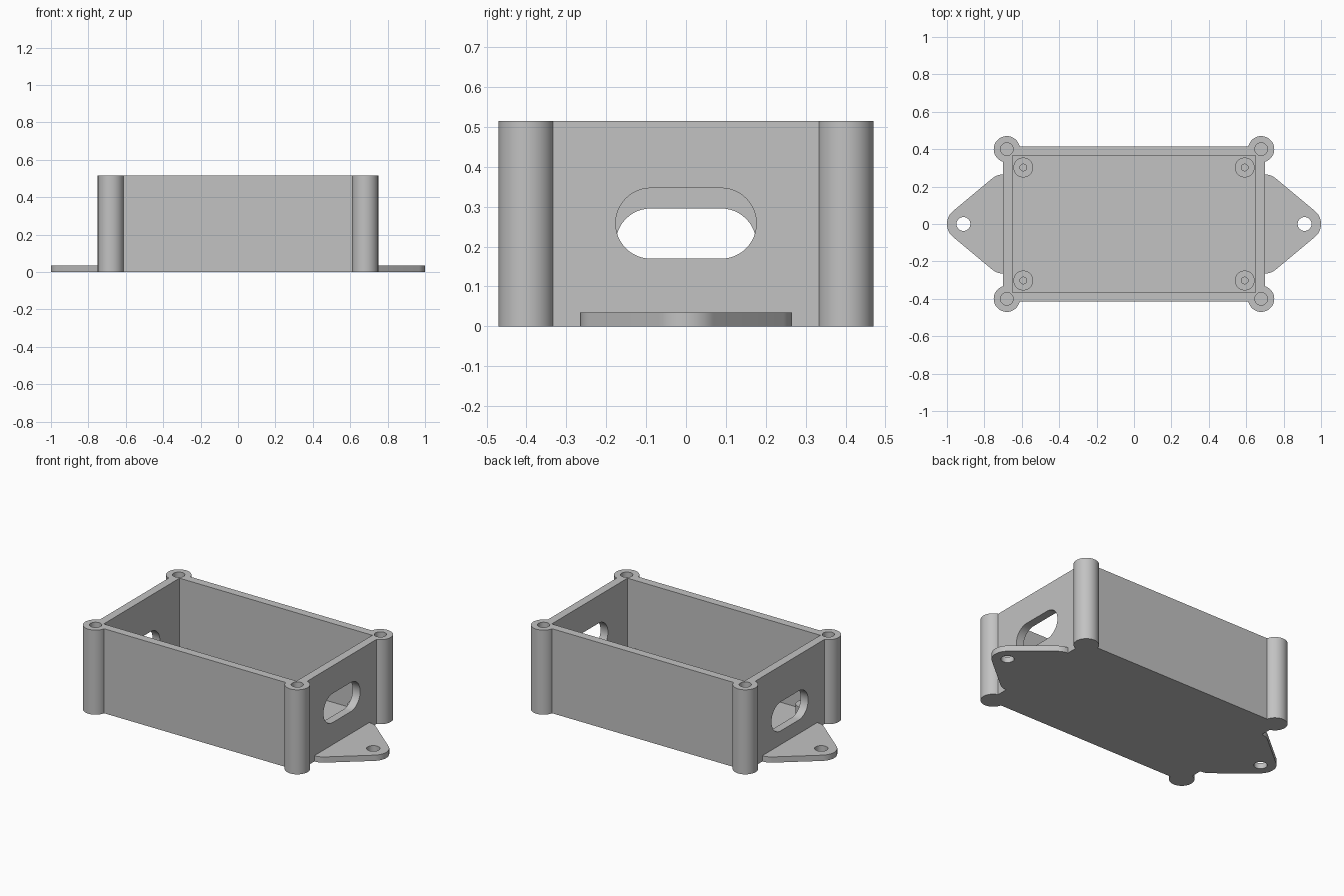
import bpy, bmesh
from math import cos, sin, radians
from mathutils import Matrix

default = bpy.data.objects.get("Cube")
if default:
    bpy.data.objects.remove(default, do_unlink=True)

HEIGHT, FLOOR = 0.515, 0.035
ALONG_X = Matrix(((0, 0, 1, 0), (1, 0, 0, 0), (0, 1, 0, 0), (0, 0, 0, 1)))

grey = bpy.data.materials.new("plain grey")
grey.use_nodes = True
grey.diffuse_color = (0.54, 0.54, 0.54, 1)
grey.node_tree.nodes["Principled BSDF"].inputs["Base Color"].default_value = grey.diffuse_color


def arc(cx, cy, r, start, end, steps):
    angles = [radians(start + (end - start) * i / steps) for i in range(steps + 1)]
    return [(cx + r * cos(a), cy + r * sin(a)) for a in angles]


def rect(hx, hy):
    return [(-hx, -hy), (hx, -hy), (hx, hy), (-hx, hy)]


def prism(name, outline, low, high, matrix=Matrix()):
    """Extrude a closed counter-clockwise outline between two levels."""
    bm = bmesh.new()
    base = bm.faces.new([bm.verts.new((x, y, low)) for x, y in outline])
    top = bmesh.ops.extrude_face_region(bm, geom=[base])["geom"]
    moved = [v for v in top if isinstance(v, bmesh.types.BMVert)]
    bmesh.ops.translate(bm, verts=moved, vec=(0, 0, high - low))
    bmesh.ops.recalc_face_normals(bm, faces=bm.faces)
    bm.transform(matrix)
    mesh = bpy.data.meshes.new(name)
    bm.to_mesh(mesh)
    bm.free()
    obj = bpy.data.objects.new(name, mesh)
    bpy.context.scene.collection.objects.link(obj)
    return obj


def cylinder(name, x, y, r, low, high):
    return prism(name, arc(x, y, r, 0, 360, 48)[:-1], low, high)


def combine(target, tool, operation):
    """Apply one boolean and remove the tool."""
    mod = target.modifiers.new(operation, "BOOLEAN")
    mod.object, mod.operation, mod.solver = tool, operation, "EXACT"
    graph = bpy.context.evaluated_depsgraph_get()
    mesh = bpy.data.meshes.new_from_object(target.evaluated_get(graph))
    target.modifiers.clear()
    target.data = mesh
    bpy.data.objects.remove(tool, do_unlink=True)


corners = [(sx, sy) for sx in (-1, 1) for sy in (-1, 1)]

# Outer shell with corner posts
body = prism("enclosure_body", rect(0.70, 0.415), 0, HEIGHT)
for sx, sy in corners:
    combine(body, cylinder("corner_post", sx * 0.68, sy * 0.40, 0.07, 0, HEIGHT), "UNION")

# Rounded mounting ears at both ends
ear = ([(0.67, -0.265)] + arc(0.70, -0.175, 0.09, -90, -50, 8)
       + arc(0.91, 0, 0.09, -50, 50, 20)
       + arc(0.70, 0.175, 0.09, 50, 90, 8) + [(0.67, 0.265)])
for s in (-1, 1):
    combine(body, prism("mounting_ear", [(s * x, s * y) for x, y in ear], 0, 0.035), "UNION")
    combine(body, cylinder("ear_hole", s * 0.912, 0, 0.037, -0.1, 0.1), "DIFFERENCE")

# Open cavity and screw holes in the posts
combine(body, prism("cavity", rect(0.65, 0.365), FLOOR, 1), "DIFFERENCE")
for sx, sy in corners:
    combine(body, cylinder("screw_hole", sx * 0.68, sy * 0.40, 0.034, 0.25, 1), "DIFFERENCE")

# Cable slots, one higher than the other
for s, z in ((1, 0.258), (-1, 0.207)):
    slot = arc(0.088, z, 0.0885, -90, 90, 24) + arc(-0.088, z, 0.0885, 90, 270, 24)
    low, high = sorted((s * 0.6, s * 0.8))
    combine(body, prism("cable_slot", slot, low, high, ALONG_X), "DIFFERENCE")

# Board standoffs on the floor
parts = [body]
for sx, sy in corners:
    x, y = sx * 0.592, sy * 0.302
    name = ("left" if sx > 0 else "right") + ("_back" if sy > 0 else "_front") + "_standoff"
    standoff = cylinder(name, x, y, 0.053, FLOOR - 0.01, 0.106)
    combine(standoff, cylinder("pilot_hole", x, y, 0.018, FLOOR, 0.2), "DIFFERENCE")
    parts.append(standoff)

# Material and shading
for obj in parts:
    obj.data.materials.clear()
    obj.data.materials.append(grey)
    bpy.ops.object.select_all(action="DESELECT")
    obj.select_set(True)
    bpy.context.view_layer.objects.active = obj
    bpy.ops.object.shade_smooth_by_angle(angle=radians(30))
